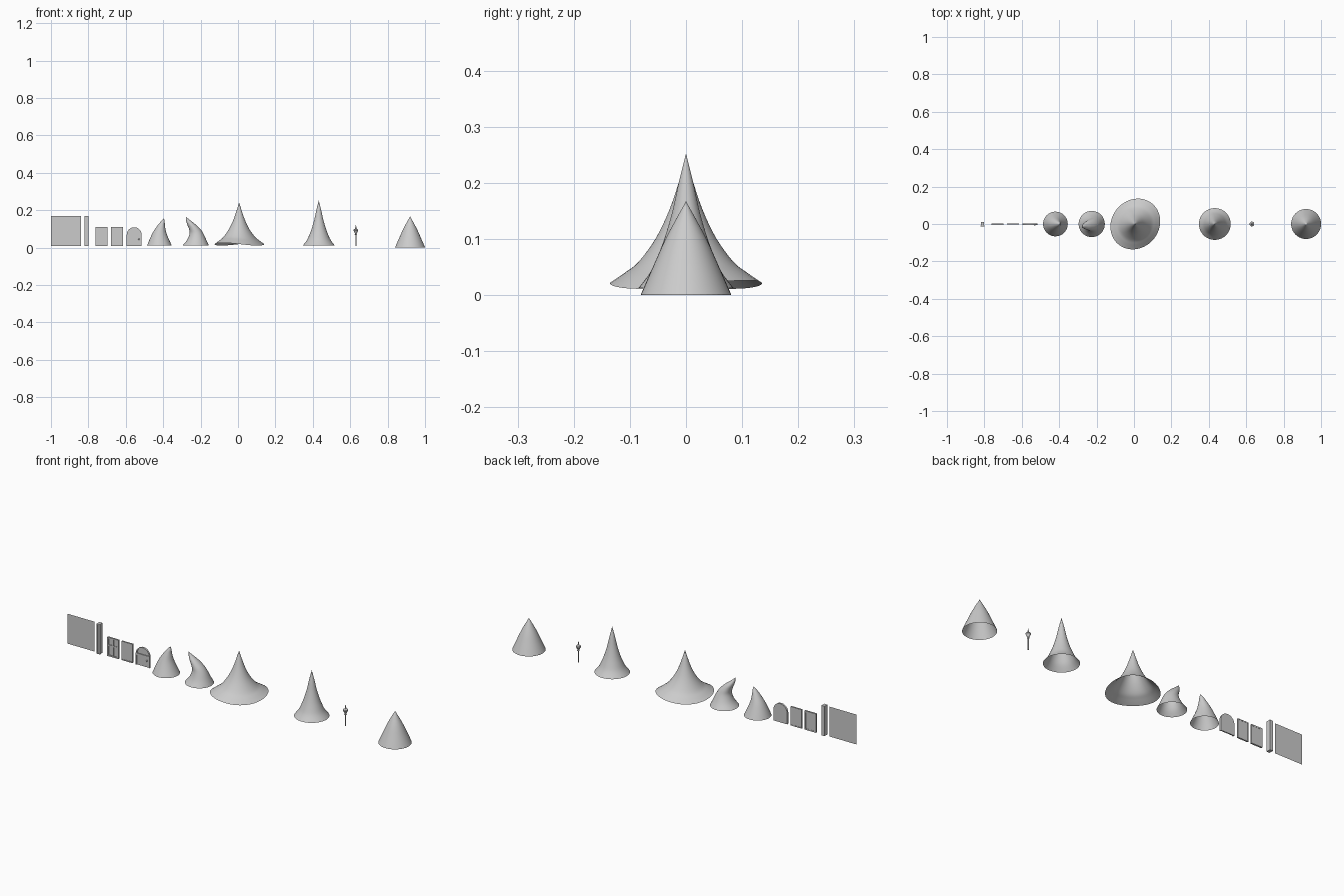
import bpy, bmesh, math
from mathutils import Vector

if "Cube" in bpy.data.objects:
    bpy.data.objects.remove(bpy.data.objects["Cube"])


def make(name, bm, smooth=False):
    bmesh.ops.recalc_face_normals(bm, faces=bm.faces)
    me = bpy.data.meshes.new(name)
    bm.to_mesh(me)
    bm.free()
    ob = bpy.data.objects.new(name, me)
    bpy.context.collection.objects.link(ob)
    if smooth:
        for p in me.polygons:
            p.use_smooth = True
    return ob


def add_box(bm, x0, x1, y0, y1, z0, z1):
    vs = bmesh.ops.create_cube(bm, size=1)["verts"]
    for v in vs:
        v.co = Vector(((x0 + x1) / 2 + v.co.x * (x1 - x0),
                       (y0 + y1) / 2 + v.co.y * (y1 - y0),
                       (z0 + z1) / 2 + v.co.z * (z1 - z0)))


def catmull(pts, steps=4):
    out = []
    for i in range(len(pts) - 1):
        p0, p1, p2, p3 = (Vector(pts[max(0, min(len(pts) - 1, i + k))]) for k in (-1, 0, 1, 2))
        for s in range(steps):
            t = s / steps
            out.append(0.5 * (2 * p1 + (p2 - p0) * t + (2 * p0 - 5 * p1 + 4 * p2 - p3) * t * t
                              + (3 * p1 - p0 - 3 * p2 + p3) * t ** 3))
    out.append(Vector(pts[-1]))
    return out


def loft(name, rows, cy=0.0, n=40, warp=None, lean_y=0.0, steps=4):
    """Open roof skin; rows are (centre x, radius, z) from rim to tip."""
    bm = bmesh.new()
    rings = []
    pts = catmull(rows, steps)
    for x, r, z in pts[:-1]:
        ring = []
        yc = cy + lean_y * (z / pts[-1][2]) ** 2
        for k in range(n):
            a = math.tau * k / n
            co = Vector((r * math.cos(a), r * math.sin(a), z))
            if warp:
                co = warp(co, a, r)
            ring.append(bm.verts.new(co + Vector((x, yc, 0))))
        rings.append(ring)
    tip = bm.verts.new((pts[-1][0], cy + lean_y, pts[-1][2]))
    for k in range(n):
        j = (k + 1) % n
        for a, b in zip(rings, rings[1:]):
            bm.faces.new((a[k], a[j], b[j], b[k]))
        bm.faces.new((rings[-1][k], rings[-1][j], tip))
    return make(name, bm, True)


def frame(bm, x0, x1, z0, z1, w, y0, y1):
    add_box(bm, x0, x0 + w, y0, y1, z0, z1)
    add_box(bm, x1 - w, x1, y0, y1, z0, z1)
    add_box(bm, x0 + w, x1 - w, y0, y1, z0, z0 + w)
    add_box(bm, x0 + w, x1 - w, y0, y1, z1 - w, z1)


# flat wall sheet
bm = bmesh.new()
bm.faces.new([bm.verts.new(c) for c in
              ((-1, 0, .01), (-.84, 0, .01), (-.84, 0, .168), (-1, 0, .168))])
make("wall_panel", bm)

# corner post with raised edges
bm = bmesh.new()
add_box(bm, -.819, -.801, -.009, .011, .01, .168)
frame(bm, -.82, -.80, .01, .168, .005, -.013, -.009)
make("wall_post", bm)

# window with cross bars
bm = bmesh.new()
add_box(bm, -.762, -.698, -.001, .003, .01, .11)
frame(bm, -.763, -.697, .01, .11, .007, -.005, .004)
add_box(bm, -.733, -.727, -.004, -.001, .017, .103)
add_box(bm, -.756, -.704, -.004, -.001, .065, .071)
make("cross_window", bm)

# plain framed shutter
bm = bmesh.new()
add_box(bm, -.679, -.617, -.002, .003, .011, .109)
frame(bm, -.68, -.616, .01, .11, .005, -.004, .004)
make("shutter", bm)


# arched door: slab, rim, cross rail and knob
def arch(r, z0, cx=-.555, zc=.069, n=16):
    pts = [(cx - r, z0)]
    pts += [(cx - r * math.cos(math.pi * i / n), zc + r * math.sin(math.pi * i / n)) for i in range(n + 1)]
    return pts + [(cx + r, z0)]


bm = bmesh.new()
f = bm.faces.new([bm.verts.new((x, -.002, z)) for x, z in arch(.039, .01)])
ext = bmesh.ops.extrude_face_region(bm, geom=[f], use_keep_orig=True)["geom"]
for v in ext:
    if isinstance(v, bmesh.types.BMVert):
        v.co.y = .004
make("door_slab", bm)

bm = bmesh.new()
loops = [[bm.verts.new((x, y, z)) for x, z in arch(r, .01)]
         for r, y in ((.040, -.006), (.034, -.006), (.034, .004), (.040, .004))]
for a, b in zip(loops, loops[1:] + loops[:1]):
    for i in range(len(a) - 1):
        bm.faces.new((a[i], a[i + 1], b[i + 1], b[i]))
make("door_frame", bm)

bm = bmesh.new()
add_box(bm, -.594, -.516, -.006, -.002, .061, .072)
make("door_rail", bm)
bm = bmesh.new()
bmesh.ops.create_uvsphere(bm, u_segments=10, v_segments=6, radius=.004)
bmesh.ops.translate(bm, verts=bm.verts, vec=(-.53, -.005, .045))
make("door_knob", bm, True)

# crooked pointed roofs
loft("crooked_roof_right", [(-.42, .066, .012), (-.421, .050, .048), (-.419, .034, .085),
                            (-.410, .019, .12), (-.402, .010, .14), (-.396, 0, .157)])
loft("crooked_roof_left", [(-.226, .070, .012), (-.221, .052, .04), (-.222, .037, .075),
                           (-.232, .030, .10), (-.250, .022, .125), (-.266, .012, .145),
                           (-.279, 0, .166)], lean_y=-.015)


# wide hat roof with an oval, saddle-shaped brim
def saddle(co, a, r):
    k = math.cos(a - math.radians(50))
    u = Vector((math.cos(math.radians(50)), math.sin(math.radians(50)), 0))
    w = min(1, r / .13) ** 2
    along = u * co.dot(u)
    return co + along * .12 * w + Vector((0, 0, .016 * k * k * w))


loft("wide_roof", [(.007, .127, .011), (.007, .105, .032), (.007, .083, .054), (.006, .053, .10),
                   (.006, .030, .15), (.006, .013, .20), (.006, 0, .242)], n=48, warp=saddle)

# tall flared spire roof
loft("tall_roof", [(.432, .085, .012), (.432, .064, .040), (.432, .050, .07), (.432, .037, .105),
                   (.432, .024, .15), (.432, .013, .20), (.432, 0, .252)])

# plain cone roof
loft("cone_roof", [(.92, .080, .002), (.92, .059, .05), (.92, .034, .105), (.92, 0, .167)])
bm = bmesh.new()
rings = [[bm.verts.new((.92 + .08 * math.cos(math.tau * k / 40), .08 * math.sin(math.tau * k / 40), z))
          for k in range(40)] for z in (0, .002)]
for k in range(40):
    j = (k + 1) % 40
    bm.faces.new((rings[0][k], rings[0][j], rings[1][j], rings[1][k]))
make("cone_roof_edge", bm)

# roof finial: pole with a faceted bulb and spike
bm = bmesh.new()
prof = [(.003, .01), (.003, .068), (.007, .072), (.004, .076), (.013, .092), (.012, .097),
        (.004, .102), (.003, .108), (.0005, .122)]
rings = [[bm.verts.new((.63 + r * math.cos(math.tau * k / 10), r * math.sin(math.tau * k / 10), z))
          for k in range(10)] for r, z in prof]
for a, b in zip(rings, rings[1:]):
    for k in range(10):
        j = (k + 1) % 10
        bm.faces.new((a[k], a[j], b[j], b[k]))
bm.faces.new(rings[0])
bm.faces.new(rings[-1])
make("roof_finial", bm)
